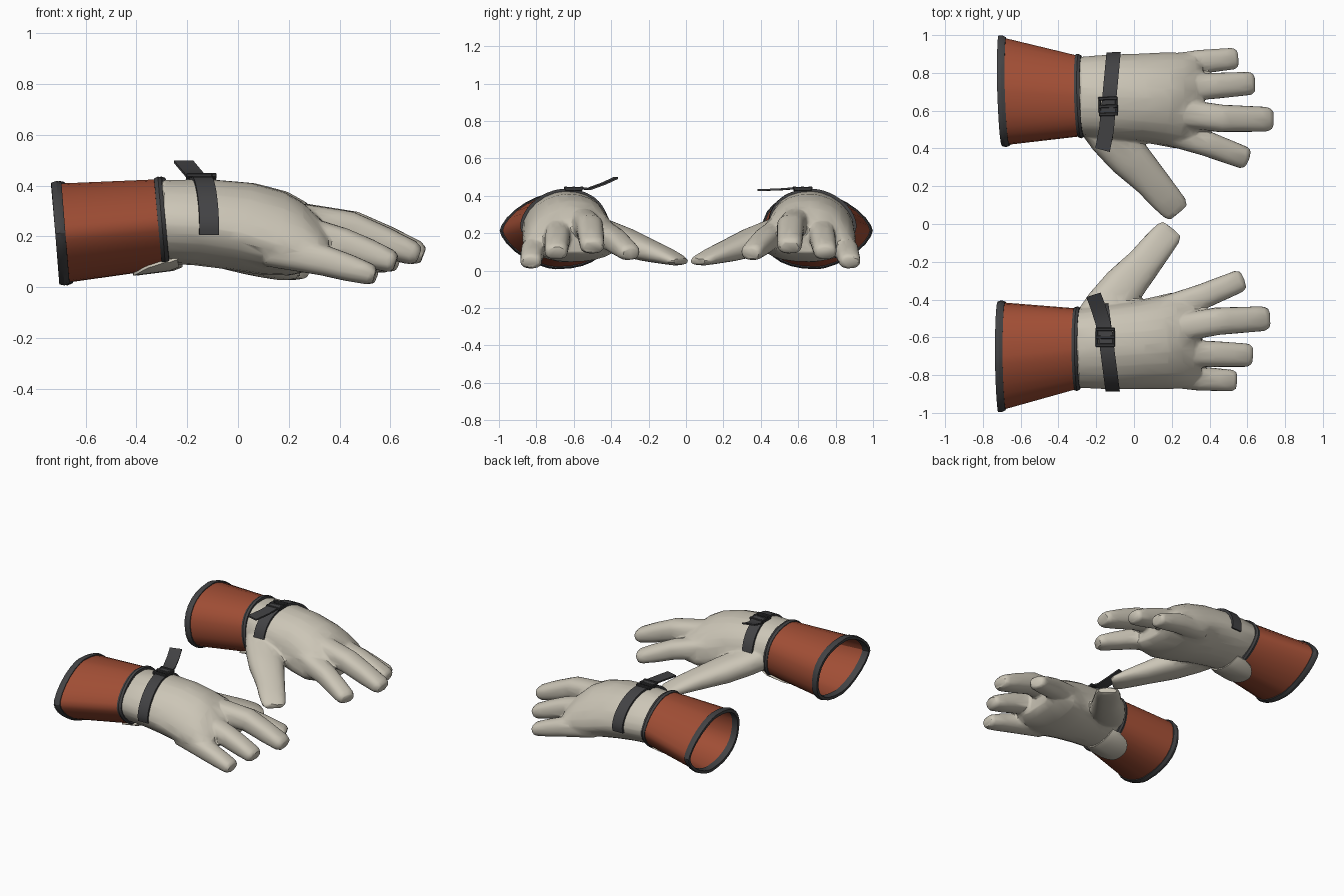
import bpy, bmesh
from math import cos, sin, pi, sqrt, radians, copysign
from mathutils import Vector, Matrix

cube = bpy.data.objects.get("Cube")
if cube:
    bpy.data.objects.remove(cube)


def material(name, rgb):
    m = bpy.data.materials.new(name)
    m.use_nodes = True
    m.diffuse_color = (*rgb, 1)
    bsdf = m.node_tree.nodes["Principled BSDF"]
    bsdf.inputs["Base Color"].default_value = (*rgb, 1)
    bsdf.inputs["Roughness"].default_value = 0.8
    return m


LEATHER = material("pale leather", (0.60, 0.56, 0.47))
RUST = material("rust canvas", (0.35, 0.075, 0.035))
DARK = material("dark webbing", (0.055, 0.055, 0.058))
BLACK = material("black buckle", (0.035, 0.035, 0.037))


def loft(bm, rings, loop=False):
    """Skin closed rings of points; cap both ends or join last to first."""
    rows = [[bm.verts.new(p) for p in ring] for ring in rings]
    pairs = list(zip(rows, rows[1:]))
    if loop:
        pairs.append((rows[-1], rows[0]))
    else:
        bm.faces.new(rows[0])
        bm.faces.new(rows[-1])
    for a, b in pairs:
        for i in range(len(a)):
            j = (i + 1) % len(a)
            bm.faces.new((a[i], a[j], b[j], b[i]))


def finish(bm, name, mat, matrix, blend=False):
    bm.transform(matrix)
    bmesh.ops.recalc_face_normals(bm, faces=bm.faces)
    mesh = bpy.data.meshes.new(name)
    bm.to_mesh(mesh)
    bm.free()
    mesh.materials.append(mat)
    ob = bpy.data.objects.new(name, mesh)
    bpy.context.collection.objects.link(ob)
    bpy.ops.object.select_all(action='DESELECT')
    ob.select_set(True)
    bpy.context.view_layer.objects.active = ob
    if blend:
        # Fuse the overlapping volumes, then simplify to broad facets
        r = ob.modifiers.new("fuse", 'REMESH')
        r.mode, r.voxel_size = 'VOXEL', 0.009
        s = ob.modifiers.new("soften", 'SMOOTH')
        s.iterations = 3
        d = ob.modifiers.new("simplify", 'DECIMATE')
        d.ratio = 0.05
        for mod in [m.name for m in ob.modifiers]:
            bpy.ops.object.modifier_apply(modifier=mod)
    bpy.ops.object.shade_smooth_by_angle(angle=radians(30))


def oval(a, inner, outer):
    """Unit oval: small powers are square, powers over one are pointed."""
    c, s = cos(a), sin(a)
    p = inner if c > 0 else outer
    return copysign(abs(c) ** p, c), copysign(abs(s) ** p, s)


def limb(bm, stations, inner, outer, n=24):
    """Loft sections (x, y, z, half width, rise[, drop]) along a path."""
    pts = [Vector(s[:3]) for s in stations]
    rings = []
    for i, s in enumerate(stations):
        d = (pts[min(i + 1, len(pts) - 1)] - pts[max(i - 1, 0)]).normalized()
        side = Vector((0, 0, 1)).cross(d).normalized()
        up = d.cross(side)
        ring = []
        for k in range(n):
            c, h = oval(2 * pi * k / n, inner, outer)
            ring.append(pts[i] + side * s[3] * c + up * (s[4] if h > 0 else s[-1]) * h)
        rings.append(ring)
    loft(bm, rings)


def cuff_point(x, a, grow=0.0):
    """Point on the flared cuff: square on the thumb side, pointed outside."""
    t = (x + 0.70) / 0.40
    c, s = oval(a, 0.85, 1.3 - 0.1 * t)
    return Vector((x - 0.016 * s,
                   -0.70 + 0.04 * t + (0.285 - 0.072 * t + grow) * c,
                   0.213 + 0.037 * t + (0.195 - 0.02 * t + grow) * s))


def cuff_ring(x, grow=0.0, n=28):
    return [cuff_point(x, 2 * pi * k / n, grow) for k in range(n)]


def wrist_point(a, grow, dx):
    c, s = oval(a, 0.9, 1.12)
    y = -0.652 + (0.224 + grow) * c
    z = 0.24 + (0.187 + grow) * s
    return Vector((-0.15 + (-0.6 - y) * 0.13 + dx, y, z))


def box(bm, centre, size):
    m = Matrix.Translation(centre) @ Matrix.Diagonal((*size, 1))
    bmesh.ops.create_cube(bm, size=1, matrix=m)


HAND = [(-0.31, -0.66, 0.25, 0.208, 0.172, 0.155), (-0.15, -0.652, 0.24, 0.223, 0.187, 0.155),
        (0.0, -0.642, 0.21, 0.232, 0.207, 0.145), (0.12, -0.632, 0.17, 0.245, 0.215, 0.125),
        (0.22, -0.618, 0.145, 0.255, 0.195, 0.10), (0.31, -0.615, 0.14, 0.24, 0.14, 0.07),
        (0.355, -0.615, 0.14, 0.20, 0.09, 0.045)]
THUMB = [(-0.26, -0.53, 0.23, 0.075, 0.07), (-0.16, -0.45, 0.195, 0.112, 0.08),
         (-0.055, -0.33, 0.152, 0.112, 0.076), (0.055, -0.205, 0.108, 0.092, 0.06),
         (0.13, -0.11, 0.078, 0.084, 0.044), (0.18, -0.05, 0.056, 0.076, 0.03),
         (0.20, -0.025, 0.048, 0.06, 0.018)]
# Each finger: knuckle, middle joint, tip, half width
FINGERS = [((0.12, -0.465, 0.21), (0.36, -0.385, 0.165), (0.575, -0.295, 0.09), 0.063),
           ((0.15, -0.565, 0.265), (0.44, -0.515, 0.23), (0.712, -0.50, 0.125), 0.069),
           ((0.15, -0.68, 0.24), (0.41, -0.688, 0.17), (0.622, -0.695, 0.095), 0.065),
           ((0.12, -0.79, 0.15), (0.34, -0.818, 0.105), (0.54, -0.83, 0.045), 0.060)]


def glove(side, m, tail):
    # Hand, thumb and fingers as one skin
    bm = bmesh.new()
    limb(bm, HAND, 0.9, 1.12)
    limb(bm, THUMB, 0.85, 0.85)
    for knuckle, joint, tip, w in FINGERS:
        k, j, t = Vector(knuckle), Vector(joint), Vector(tip)
        limb(bm, [(*k, w * 1.1, w * 1.15), (*j, w * 1.06, w * 1.0),
                  (*j.lerp(t, 0.5), w, w * 0.88), (*j.lerp(t, 0.9), w * 0.95, w * 0.7),
                  (*t, w * 0.75, w * 0.48)], 0.8, 0.8)
    finish(bm, side + "_hand", LEATHER, m, blend=True)

    # Hollow flared cuff
    bm = bmesh.new()
    loft(bm, [cuff_ring(-0.70), cuff_ring(-0.30), cuff_ring(-0.30, -0.01),
              cuff_ring(-0.70, -0.01)], loop=True)
    finish(bm, side + "_cuff", RUST, m)

    # Bound edges of the cuff
    for end, x, w in (("opening", -0.70, 0.02), ("wrist", -0.30, 0.015)):
        bm = bmesh.new()
        loft(bm, [cuff_ring(x - w, 0.004), cuff_ring(x, 0.011), cuff_ring(x + w, 0.006),
                  cuff_ring(x + w, -0.015), cuff_ring(x - w, -0.015)], loop=True)
        finish(bm, f"{side}_{end}_binding", DARK, m)

    # Rounded palm flap lapping under the cuff
    bm = bmesh.new()
    rings = []
    for k in range(13):
        u = (k / 6 - 1) * 0.995
        a = radians(-82 + 40 * u)
        x = -0.29 - 0.14 * sqrt(1 - u * u)
        rings.append([cuff_point(-0.25, a, 0.004), cuff_point(-0.285, a, 0.013),
                      cuff_point(x, a, 0.011), cuff_point(x, a, -0.002),
                      cuff_point(-0.25, a, -0.004)])
    loft(bm, rings)
    finish(bm, side + "_palm_flap", LEATHER, m)

    # Strap over the back of the hand, down to the thumb and the outer edge
    bm = bmesh.new()
    angles = [radians(8 + 184 * k / 24) for k in range(25)]
    loft(bm, [[wrist_point(a, 0.010, -0.038), wrist_point(a, 0.010, 0.038),
               wrist_point(a, -0.010, 0.038), wrist_point(a, -0.010, -0.038)] for a in angles])
    finish(bm, side + "_strap", DARK, m)

    # Loose strap end
    bm = bmesh.new()
    w, h = Vector((0.038, 0.012, 0)), Vector((0, 0, 0.005))
    loft(bm, [[p - w - h, p + w - h, p + w + h, p - w + h] for p in map(Vector, tail)])
    finish(bm, side + "_strap_tail", DARK, m)

    # Ladder buckle: two rails and three cross bars
    bm = bmesh.new()
    for dx in (-0.044, 0.044):
        box(bm, (-0.152 + dx, -0.60, 0.436), (0.014, 0.095, 0.02))
    for dy in (-0.042, 0.0, 0.042):
        box(bm, (-0.152, -0.60 + dy, 0.441), (0.102, 0.018, 0.016))
    bmesh.ops.bevel(bm, geom=bm.edges[:], offset=0.003, segments=1, affect='EDGES')
    finish(bm, side + "_buckle", BLACK, m)


# Front glove, then its mirrored partner turned slightly about the cuff
glove("front", Matrix.Identity(4),
      [(-0.15, -0.60, 0.443), (-0.165, -0.52, 0.436), (-0.19, -0.44, 0.465), (-0.215, -0.375, 0.495)])
pivot = Vector((-0.70, 0.70, 0))
turn = (Matrix.Translation(pivot + Vector((0.012, 0.003, 0))) @ Matrix.Rotation(0.036, 4, 'Z')
        @ Matrix.Translation(-pivot) @ Matrix.Diagonal((1, -1, 1, 1)))
glove("back", turn, [(-0.15, -0.60, 0.443), (-0.165, -0.48, 0.434), (-0.19, -0.37, 0.43)])
